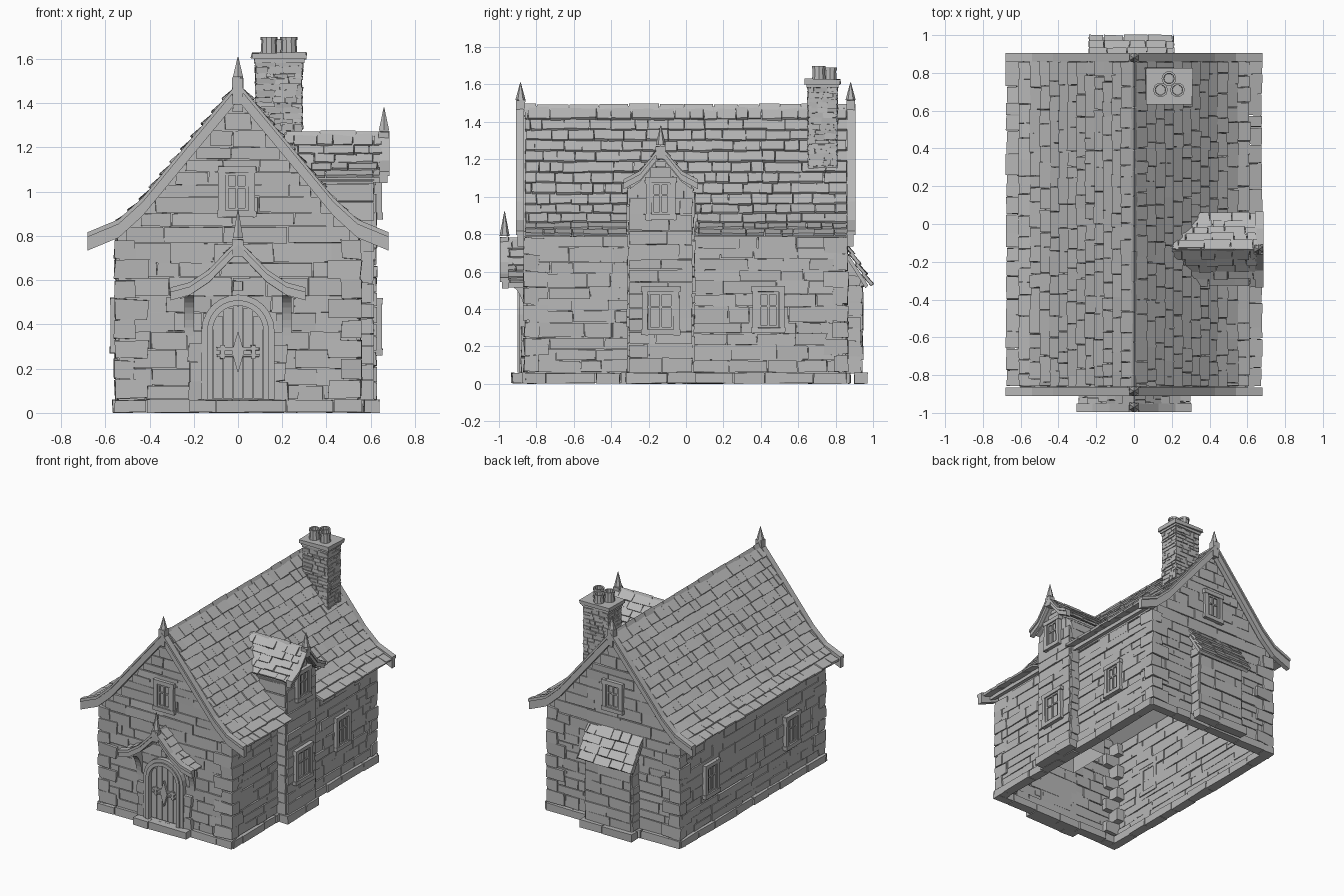
import bpy, bmesh, math, random
from mathutils import Matrix, Vector

random.seed(4)
rnd = random.uniform
cube = bpy.data.objects.get("Cube")
if cube:
    bpy.data.objects.remove(cube, do_unlink=True)

GREY = (0.48, 0.48, 0.48, 1)
stone = bpy.data.materials.new("weathered_grey")
stone.use_nodes = True
stone.diffuse_color = GREY
stone.node_tree.nodes["Principled BSDF"].inputs["Base Color"].default_value = GREY


# ---------- helpers ----------
def finish(name, bm):
    bmesh.ops.recalc_face_normals(bm, faces=bm.faces[:])
    me = bpy.data.meshes.new(name)
    bm.to_mesh(me)
    bm.free()
    me.materials.append(stone)
    bpy.context.scene.collection.objects.link(bpy.data.objects.new(name, me))


def frame(n, dist=0, shift=0, origin=(0, 0, 0)):
    """Local axes: across the wall, up, outward."""
    n, up = Vector(n), Vector((0, 0, 1))
    u = up.cross(n)
    m = Matrix((u, up, n)).transposed().to_4x4()
    m.translation = Vector(origin) + n * dist + u * shift
    return m


def box(bm, m, c, s, jit=0):
    mat = m @ Matrix.Translation(c) @ Matrix.Diagonal((*s, 1))
    for v in bmesh.ops.create_cube(bm, size=1, matrix=mat)["verts"]:
        v.co += Vector((rnd(-jit, jit), rnd(-jit, jit), rnd(-jit, jit)))


def prism(bm, m, pts, d0, d1, bottom=True):
    a, b = [[bm.verts.new(m @ Vector((p[0], p[1], d))) for p in pts] for d in (d0, d1)]
    bm.faces.new(a)
    bm.faces.new(b[::-1])
    for i in range(len(pts) if bottom else len(pts) - 1):
        j = (i + 1) % len(pts)
        bm.faces.new((a[i], a[j], b[j], b[i]))


def courses(bm, m, limit, z0, z1, row=0.07, length=0.2, out=0.011, depth=0.03):
    """Rows of uneven blocks between the limits given for each height."""
    z = z0
    while z < z1 - 0.01:
        top = min(z + row * rnd(0.75, 1.3), z1)
        lo, hi = limit(top)
        while lo < hi - 0.015:
            end = min(lo + length * rnd(0.5, 1.5), hi)
            if hi - end < length * 0.3:
                end = hi
            o = out * rnd(0.5, 1.3)
            box(bm, m, ((lo + end) / 2, (z + top) / 2, o - depth / 2),
                (end - lo - 0.004, top - z - 0.004, depth), 0.003)
            lo = end
        z = top


def along(path, t):
    segs = [(Vector(p), Vector(q)) for p, q in zip(path, path[1:])]
    d = t * sum((q - p).length for p, q in segs)
    for p, q in segs:
        if d <= (q - p).length + 1e-6:
            return p.lerp(q, d / (q - p).length)
        d -= (q - p).length
    return Vector(path[-1])


def width_at(path, z):
    for (u0, h0), (u1, h1) in zip(path, path[1:]):
        if h1 <= z <= h0:
            return u0 + (u1 - u0) * (h0 - z) / (h0 - h1)
    return 0 if z > path[0][1] else path[-1][0]


def tiles(bm, m, path, side, rows, spans, width=0.1):
    for i in range(rows):
        a, b = along(path, i / rows), along(path, (i + 1) / rows)
        mid, d = (a + b) / 2, (b - a).normalized()
        run = Vector((side * d.x, d.y, 0))
        nrm = Vector((-side * d.y, d.x, 0))
        run = (run + nrm * 0.16).normalized()
        nrm = Vector((-side * run.y, side * run.x, 0))
        for n0, n1 in spans(side, mid):
            while n0 < n1 - 0.01:
                end = min(n0 + width * rnd(0.6, 1.4), n1)
                rot = Matrix((Vector((0, 0, 1)), run, nrm)).transposed().to_4x4()
                c = Vector((side * mid.x, mid.y, (n0 + end) / 2)) + nrm * rnd(0.008, 0.013)
                size = (b - a).length * 1.15 + rnd(0, 0.014)
                box(bm, m @ Matrix.Translation(c) @ rot, (0, 0, 0),
                    (end - n0 - 0.003, size, 0.016), 0.003)
                n0 = end


def band(bm, m, path, up, down, d0, d1):
    """A strip following both slopes of a gable."""
    full = [(-u, h) for u, h in path[:0:-1]] + list(path)
    prism(bm, m, [(u, h + up) for u, h in full] + [(u, h - down) for u, h in full[::-1]], d0, d1)


def gable_roof(name, m, path, n0, n1, rows, spans, ends, board, tip):
    bm = bmesh.new()
    band(bm, m, path[:-1] + [along(path, 0.93)], 0, 0.03, n0, n1)
    for side in (-1, 1):
        tiles(bm, m, path, side, rows, spans)
    finish(name + "_tiles", bm)
    bm, peak = bmesh.new(), path[0][1]
    n = n0
    while n < n1 - 0.02:
        end = min(n + rnd(0.1, 0.18), n1)
        k = board * 0.45
        cap = [(-k, -k), (0, 0.03), (k, -k), (k * 0.7, -k - 0.02), (-k * 0.7, -k - 0.02)]
        lift = peak + rnd(-0.004, 0.004)
        prism(bm, m, [(u, h + lift) for u, h in cap], n, end - 0.004)
        n = end
    finish(name + "_ridge", bm)
    bm = bmesh.new()
    tail = path[-1]
    edge = path[:-1] + [(tail[0] + 0.02, tail[1] + 0.002)]
    for e, s in ends:
        band(bm, m, edge, 0.022, board - 0.022, e, e + s * 0.035)
        band(bm, m, edge, 0.03, -0.008, e, e + s * 0.045)
        # Ridge post with a spike
        c = e + s * 0.02
        box(bm, m, (0, peak - 0.01, c), (0.05, board * 1.6, 0.046), 0.003)
        low = peak + board * 0.7
        spike = m @ Vector((0, (low + tip) / 2, c))
        bmesh.ops.create_cone(bm, cap_ends=True, segments=6, radius1=0.027, radius2=0.002,
                              depth=tip - low, matrix=Matrix.Translation(spike))
    finish(name + "_bargeboards", bm)


def window(name, m, w, h):
    bm = bmesh.new()
    for s in (-1, 1):
        box(bm, m, (s * (w / 2 - 0.015), 0, 0.005), (0.03, h, 0.06), 0.002)
        box(bm, m, (s * (w / 2 - 0.038), 0, 0.005), (0.014, h - 0.06, 0.045))
        box(bm, m, (0, s * (h / 2 - 0.015), 0.006), (w + 0.01, 0.03, 0.065), 0.002)
        box(bm, m, (0, s * (h / 2 - 0.036), 0.005), (w - 0.06, 0.012, 0.045))
    box(bm, m, (0, 0, 0), (w - 0.03, h - 0.03, 0.034))
    box(bm, m, (0, 0, 0.005), (0.012, h - 0.06, 0.045))
    box(bm, m, (0, 0.02, 0.005), (w - 0.06, 0.01, 0.042))
    finish(name, bm)


FRONT, BACK, LEFT, RIGHT = (0, -1, 0), (0, 1, 0), (-1, 0, 0), (1, 0, 0)
FRONT_WALL, SIDE_WALL, BAY = 0.845, 0.54, 0.615
roof = [(0, 1.465), (0.22, 1.2), (0.43, 0.945), (0.54, 0.845), (0.66, 0.785)]
dormer = [(0, 1.245), (0.11, 1.11), (0.18, 1.06)]
porch = [(0, 0.755), (0.13, 0.62), (0.22, 0.56), (0.285, 0.535)]
BAY_Y = -0.135

# ---------- house walls, open underneath ----------
bm = bmesh.new()
under = [(u, h - 0.025) for u, h in roof[:4]]
prism(bm, frame(FRONT), [(-SIDE_WALL, 0.055)] + [(-u, h) for u, h in under[:0:-1]] + under
      + [(SIDE_WALL, 0.055)], -FRONT_WALL, FRONT_WALL, bottom=False)
prism(bm, frame(RIGHT, 0, BAY_Y), [(-0.17, 0.055), (-0.17, 1.05), (0, 1.21), (0.17, 1.05),
      (0.17, 0.055)], 0.3, BAY, bottom=False)
finish("wall_shell", bm)


def gable_limit(z):
    w = min(SIDE_WALL, width_at(roof, z + 0.035))
    return -w, w


def cheek(z):
    return min(SIDE_WALL, width_at(roof, z)), BAY


bm = bmesh.new()
for n in (FRONT, BACK):
    courses(bm, frame(n, FRONT_WALL), gable_limit, 0.06, 1.4)
courses(bm, frame(LEFT, SIDE_WALL), lambda z: (-0.84, 0.84), 0.06, 0.8)
for y0, y1 in ((-0.84, BAY_Y - 0.17), (BAY_Y + 0.17, 0.84)):
    courses(bm, frame(RIGHT, SIDE_WALL), lambda z: (y0, y1), 0.06, 0.8)
courses(bm, frame(RIGHT, BAY, BAY_Y),
        lambda z: (-width_at(dormer, z + 0.02), width_at(dormer, z + 0.02)) if z > 1.05
        else (-0.17, 0.17), 0.06, 1.19)
courses(bm, frame(FRONT, 0.17 - BAY_Y), cheek, 0.06, 1.05)
courses(bm, frame(BACK, 0.17 + BAY_Y), lambda z: (-BAY, -cheek(z)[0]), 0.06, 1.05)
finish("wall_stones", bm)

# ---------- corner stones and footing ----------
bm = bmesh.new()
for sx in (-1, 1):
    for sy in (-1, 1):
        for i in range(8):
            a, b = ((0.15, 0.08), (0.09, 0.13))[i % 2]
            box(bm, Matrix(), (sx * (0.557 - a / 2), sy * (0.867 - b / 2), 0.108 + i * 0.09),
                (a, b, 0.084), 0.006)
finish("corner_stones", bm)

bm = bmesh.new()
footing = dict(row=0.2, length=0.2, out=0.012, depth=0.07)
for n, d, w in ((FRONT, 0.865, 0.56), (BACK, 0.865, 0.56), (LEFT, 0.555, 0.86), (RIGHT, 0.555, 0.86)):
    courses(bm, frame(n, d), lambda z: (-w, w), 0, 0.06, **footing)
courses(bm, frame(RIGHT, BAY + 0.015, BAY_Y), lambda z: (-0.19, 0.19), 0, 0.06, **footing)
courses(bm, frame(BACK, 0.955, 0.01), lambda z: (-0.22, 0.22), 0, 0.06, **footing)
courses(bm, frame(FRONT, 0.92), lambda z: (-0.22, 0.22), 0, 0.06, **footing)
finish("footing", bm)

# ---------- roofs ----------
gable_roof("main_roof", frame(FRONT), roof, -0.87, 0.87, 13,
           lambda s, p: [(-0.86, -0.05), (0.315, 0.86)] if s > 0 and p.x > 0.36 else [(-0.86, 0.86)],
           ((-0.86, -1), (0.865, 1)), 0.075, 1.61)
gable_roof("dormer_roof", frame(RIGHT, 0, BAY_Y), dormer, 0.22, 0.65, 5,
           lambda s, p: [(width_at(roof, p.y) - 0.03, 0.65)], ((0.64, 1),), 0.045, 1.38)
gable_roof("porch_roof", frame(FRONT), porch, 0.85, 0.965, 6,
           lambda s, p: [(0.85, 0.955)], ((0.95, 1),), 0.05, 0.92)

# ---------- porch brackets and doorway ----------
bm = bmesh.new()
side = frame(RIGHT)
for x in (-0.22, 0.22):
    curve = [(-0.96 + 0.1 * math.sin(t * math.pi / 16), 0.53 - 0.18 * (1 - math.cos(t * math.pi / 16)))
             for t in range(9)]
    prism(bm, side, [(-0.84, 0.56), (-0.96, 0.56)] + curve + [(-0.84, 0.35)], x - 0.022, x + 0.022)
finish("porch_brackets", bm)


def arch(r, base=0.06, spring=0.37):
    arc = [(-r * math.cos(math.pi * i / 12), spring + r * math.sin(math.pi * i / 12)) for i in range(13)]
    return [(-r, base)] + arc + [(r, base)]


door_m = frame(FRONT, FRONT_WALL)
bm = bmesh.new()
prism(bm, door_m, arch(0.165) + arch(0.12)[::-1], -0.02, 0.045)
prism(bm, door_m, arch(0.14) + arch(0.115)[::-1], -0.02, 0.055)
for s in (-1, 1):
    for i in range(3):
        box(bm, door_m, (s * 0.19, 0.1 + i * 0.085, 0.01), (0.07 - 0.02 * (i % 2), 0.08, 0.05), 0.005)
box(bm, door_m, (0, 0.575, 0.02), (0.045, 0.045, 0.04), 0.005)
finish("door_surround", bm)

bm = bmesh.new()
prism(bm, door_m, arch(0.12), -0.02, 0.014)
for i in range(5):
    u = (i - 2) * 0.046
    top = 0.365 + math.sqrt(0.118 ** 2 - u * u)
    box(bm, door_m, (u, (0.065 + top) / 2, 0.012), (0.043, top - 0.065, 0.02 + rnd(0, 0.006)))
finish("door_planks", bm)

bm = bmesh.new()
for h in (0.26, 0.29):
    box(bm, door_m, (0, h, 0.028), (0.19, 0.014, 0.012), 0.002)
for u in (-0.07, 0.07):
    box(bm, door_m, (u, 0.275, 0.028), (0.02, 0.06, 0.012), 0.003)
prism(bm, door_m, [(0, 0.18), (0.028, 0.275), (0, 0.37), (-0.028, 0.275)], 0.02, 0.04)
finish("door_ironwork", bm)

# ---------- windows ----------
window("front_gable_window", frame(FRONT, FRONT_WALL) @ Matrix.Translation((-0.005, 1, 0)), 0.165, 0.23)
window("back_gable_window", frame(BACK, FRONT_WALL) @ Matrix.Translation((0, 1, 0)), 0.165, 0.23)
window("dormer_window", frame(RIGHT, BAY, BAY_Y) @ Matrix.Translation((0, 0.99, 0)), 0.16, 0.23)
window("bay_window", frame(RIGHT, BAY, BAY_Y) @ Matrix.Translation((0, 0.39, 0)), 0.2, 0.26)
window("right_window", frame(RIGHT, SIDE_WALL, 0.44) @ Matrix.Translation((0, 0.395, 0)), 0.17, 0.25)
for label, y in (("back", 0.5), ("front", -0.46)):
    window("left_window_" + label, frame(LEFT, SIDE_WALL, -y) @ Matrix.Translation((0, 0.395, 0)), 0.17, 0.25)

# ---------- lean-to on the back ----------
bm = bmesh.new()
prism(bm, side, [(0.84, 0.055), (0.84, 0.7), (0.935, 0.57), (0.935, 0.055)], -0.2, 0.18, bottom=False)
courses(bm, frame(BACK, 0.935, 0.01), lambda z: (-0.19, 0.19), 0.06, 0.56)
courses(bm, frame(RIGHT, 0.18), lambda z: (0.84, 0.935), 0.06, 0.58)
courses(bm, frame(LEFT, 0.2), lambda z: (-0.935, -0.84), 0.06, 0.58)
finish("lean_to_walls", bm)
bm = bmesh.new()
prism(bm, side, [(0.84, 0.735), (0.975, 0.525), (0.96, 0.51), (0.84, 0.7)], -0.235, 0.21)
tiles(bm, side, [(0.845, 0.74), (0.98, 0.525)], 1, 4, lambda s, p: [(-0.24, 0.215)])
finish("lean_to_roof", bm)

# ---------- chimney ----------
bm = bmesh.new()
centre = (0.185, 0.73, 0)
box(bm, Matrix.Translation(centre), (0, 0, 1.33), (0.2, 0.145, 0.52))
for n, d, w in ((FRONT, 0.073, 0.105), (BACK, 0.073, 0.105), (LEFT, 0.1, 0.077), (RIGHT, 0.1, 0.077)):
    courses(bm, frame(n, d, 0, centre), lambda z: (-w, w), 1.08, 1.6, 0.026, 0.06, 0.007, 0.02)
finish("chimney_stack", bm)
bm = bmesh.new()
top = Matrix.Translation(centre)
box(bm, top, (0, 0, 1.592), (0.225, 0.17, 0.02), 0.003)
box(bm, top, (0, 0, 1.615), (0.25, 0.19, 0.028), 0.004)
finish("chimney_cap", bm)
bm = bmesh.new()
for x, y, h in ((-0.045, -0.02, 1.7), (0.045, -0.02, 1.7), (0, 0.04, 1.69)):
    ring = [(math.cos(i * math.pi / 5), math.sin(i * math.pi / 5)) for i in range(10)]
    pot = Matrix.Translation((centre[0] + x, centre[1] + y, 0))
    tube = ([(r * c, r * s, z) for c, s in ring] for r, z in
            ((0.038, 1.62), (0.034, h - 0.015), (0.039, h - 0.015), (0.039, h), (0.028, h), (0.026, 1.64)))
    loops = [[bm.verts.new(pot @ Vector(p)) for p in loop] for loop in tube]
    for a, b in zip(loops, loops[1:]):
        for i in range(10):
            bm.faces.new((a[i], a[i - 1], b[i - 1], b[i]))
    bm.faces.new(loops[-1])
finish("chimney_pots", bm)
